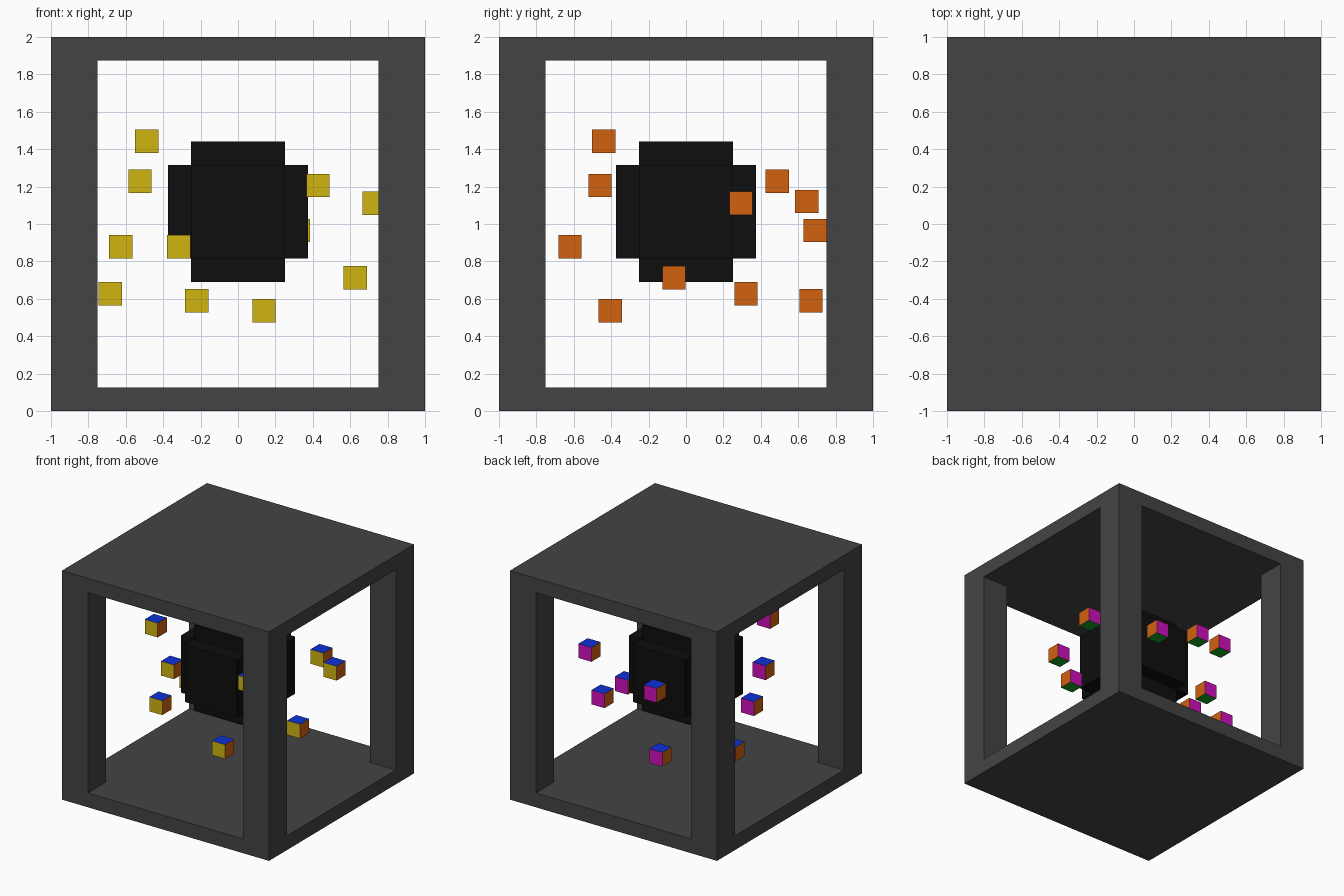
import bpy, bmesh
from mathutils import Vector

if "Cube" in bpy.data.objects:
    bpy.data.objects.remove(bpy.data.objects["Cube"])


def srgb(r, g, b):
    def lin(c):
        c /= 255
        return c / 12.92 if c <= 0.04045 else ((c + 0.055) / 1.055) ** 2.4
    return (lin(r), lin(g), lin(b), 1)


def material(name, r, g, b):
    m = bpy.data.materials.new(name)
    m.diffuse_color = srgb(r, g, b)
    m.use_nodes = True
    m.node_tree.nodes["Principled BSDF"].inputs["Base Color"].default_value = m.diffuse_color
    return m


GREY = material("dark_grey", 68, 68, 68)
BLACK = material("near_black", 14, 14, 14)
YELLOW = material("yellow", 208, 179, 16)
ORANGE = material("orange", 210, 97, 15)
MAGENTA = material("magenta", 208, 16, 188)
BLUE = material("blue", 14, 48, 214)
GREEN = material("green", 20, 165, 38)


def add_box(bm, centre, size):
    verts = bmesh.ops.create_cube(bm, size=1)["verts"]
    for v in verts:
        v.co = Vector([c + p * s for c, p, s in zip(centre, v.co, size)])


def finish(name, bm, mats):
    mesh = bpy.data.meshes.new(name)
    bm.normal_update()
    bm.to_mesh(mesh)
    bm.free()
    for m in mats:
        mesh.materials.append(m)
    obj = bpy.data.objects.new(name, mesh)
    bpy.context.collection.objects.link(obj)
    return obj


def box(name, centre, size, mat):
    bm = bmesh.new()
    add_box(bm, centre, size)
    return finish(name, bm, [mat])


# Frame: floor and roof slabs with four corner posts
T, P = 0.125, 0.25
box("floor_slab", (0, 0, T / 2), (2, 2, T), GREY)
box("roof_slab", (0, 0, 2 - T / 2), (2, 2, T), GREY)
for sx, nx in ((-1, "left"), (1, "right")):
    for sy, ny in ((-1, "front"), (1, "back")):
        box(f"{ny}_{nx}_post", (sx * (1 - P / 2), sy * (1 - P / 2), 1),
            (P, P, 2 - 2 * T), GREY)

# Core: a cube with a raised plate on each of its six sides
CZ, CUBE, PLATE = 1.065, 0.5, 0.125
bm = bmesh.new()
add_box(bm, (0, 0, CZ), (CUBE,) * 3)
# extrude every side separately straight outwards
sides = bmesh.ops.extrude_discrete_faces(bm, faces=bm.faces[:])["faces"]
for f in sides:
    f.normal_update()
    bmesh.ops.translate(bm, verts=f.verts, vec=f.normal * PLATE)
finish("core", bm, [BLACK])

# Floating cubes, each side coloured by the direction it faces
CUBES = [
    (-0.487, -0.439, 1.442), (-0.524, 0.487, 1.228), (-0.626, -0.017, 0.879),
    (-0.316, -0.620, 0.879), (-0.684, 0.321, 0.627), (-0.220, 0.668, 0.590),
    (0.139, -0.406, 0.536), (0.626, -0.064, 0.713), (0.428, -0.460, 1.206),
    (0.727, 0.294, 1.110), (0.322, 0.690, 0.965), (-0.150, 0.645, 1.120),
]


def side_colour(n):
    if abs(n.x) > 0.5:
        return 1
    if abs(n.y) > 0.5:
        return 0 if n.y < 0 else 2
    return 3 if n.z > 0 else 4


for i, centre in enumerate(CUBES, 1):
    bm = bmesh.new()
    add_box(bm, centre, (0.125,) * 3)
    bm.normal_update()
    for f in bm.faces:
        f.material_index = side_colour(f.normal)
    finish(f"floating_cube_{i}", bm, [YELLOW, ORANGE, MAGENTA, BLUE, GREEN])
